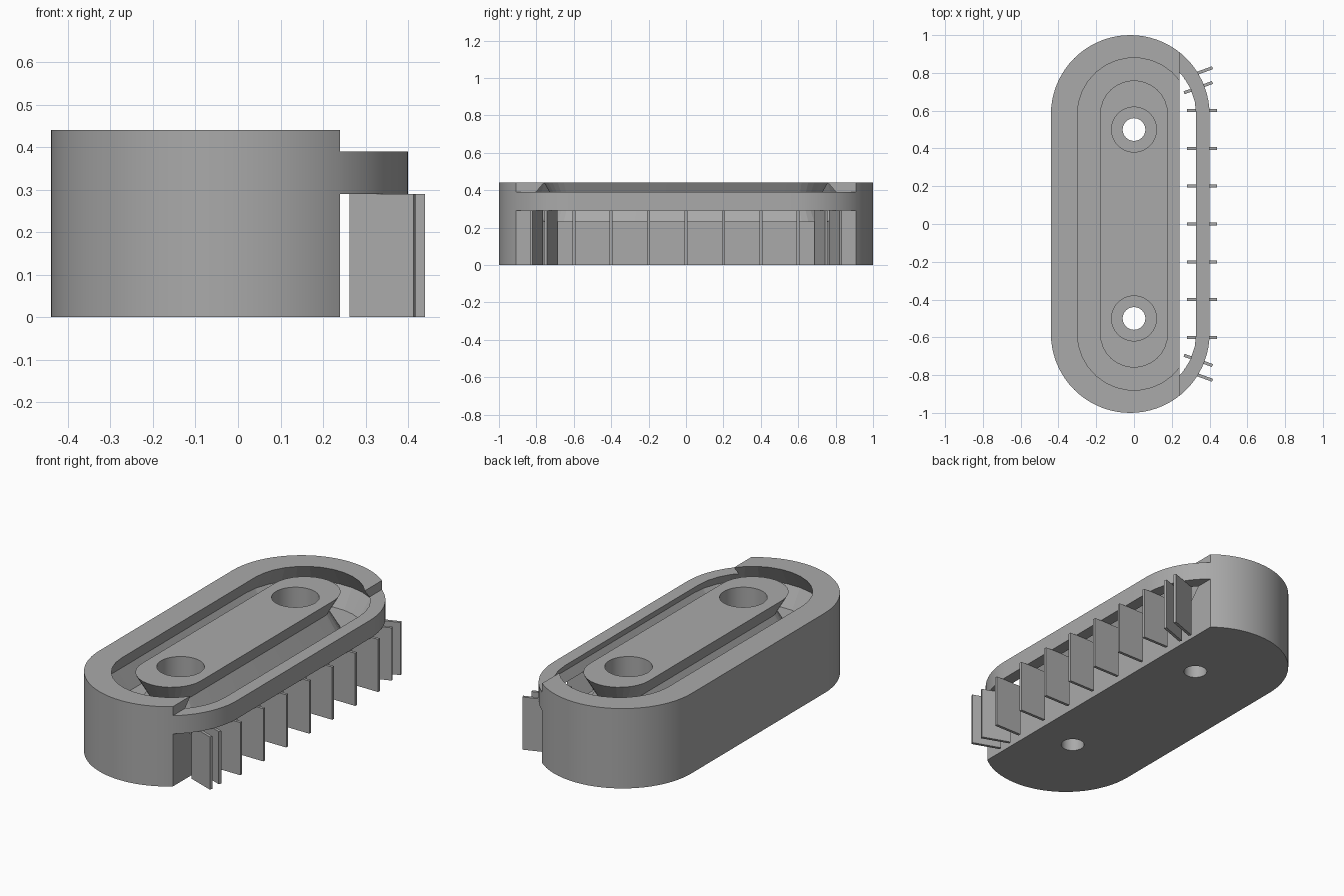
import bpy
import bmesh
import math
from mathutils import Matrix, Vector

cube = bpy.data.objects.get("Cube")
if cube:
    bpy.data.objects.remove(cube, do_unlink=True)

# One plain material
grey = bpy.data.materials.new("plain grey")
grey.use_nodes = True
colour = (0.4, 0.4, 0.4, 1)
grey.diffuse_color = colour
grey.node_tree.nodes["Principled BSDF"].inputs["Base Color"].default_value = colour

HEIGHT = 0.44
END = 0.58        # distance of the end-arc centres from the middle
CUT_X = 0.24      # plane where the open side begins
RIM_LOW, RIM_HIGH = 0.29, 0.39


def finish(name, bm):
    bmesh.ops.recalc_face_normals(bm, faces=bm.faces)
    mesh = bpy.data.meshes.new(name)
    bm.to_mesh(mesh)
    bm.free()
    mesh.materials.append(grey)
    obj = bpy.data.objects.new(name, mesh)
    bpy.context.collection.objects.link(obj)
    return obj


def stadium(radius, steps, x=0):
    points = []
    for side in (1, -1):
        for i in range(steps + 1):
            a = math.pi * i / steps
            points.append((x + side * radius * math.cos(a),
                           side * (END + radius * math.sin(a))))
    return points


def block(name, low, high, turn=0):
    low, high = Vector(low), Vector(high)
    bm = bmesh.new()
    bmesh.ops.create_cube(bm, size=1, matrix=Matrix.Translation((low + high) / 2)
                          @ Matrix.Rotation(turn, 4, "Z")
                          @ Matrix.Diagonal((*(high - low), 1)))
    return finish(name, bm)


def cylinder(name, radius, y, low, high):
    bm = bmesh.new()
    bmesh.ops.create_cone(bm, cap_ends=True, segments=48, radius1=radius,
                          radius2=radius, depth=high - low,
                          matrix=Matrix.Translation((0, y, (low + high) / 2)))
    return finish(name, bm)


def carve(target, cutter):
    mod = target.modifiers.new("carve", "BOOLEAN")
    mod.operation = "DIFFERENCE"
    mod.solver = "EXACT"
    mod.object = cutter
    bpy.context.view_layer.objects.active = target
    bpy.ops.object.modifier_apply(modifier=mod.name)
    bpy.data.objects.remove(cutter, do_unlink=True)


# Rounded housing
bm = bmesh.new()
base = bm.faces.new([bm.verts.new((x, y, 0)) for x, y in stadium(0.42, 36, -0.02)])
top = bmesh.ops.extrude_face_region(bm, geom=[base])["geom"]
bmesh.ops.translate(bm, vec=(0, 0, HEIGHT),
                    verts=[v for v in top if isinstance(v, bmesh.types.BMVert)])
housing = finish("housing", bm)

# Six-sided channel that runs round the housing, open at the top
side = 0.12
half = side * math.sqrt(3) / 2
section = [(0.18, HEIGHT + 0.1), (0.18, HEIGHT), (0.12, HEIGHT - half),
           (0.18, HEIGHT - 2 * half), (0.30, HEIGHT - 2 * half),
           (0.36, HEIGHT - half), (0.30, HEIGHT), (0.30, HEIGHT + 0.1)]
bm = bmesh.new()
loops = [[bm.verts.new((x, y, z)) for x, y in stadium(r, 15)] for r, z in section]
for k, loop in enumerate(loops):
    after = loops[(k + 1) % len(loops)]
    for i in range(len(loop)):
        j = (i + 1) % len(loop)
        bm.faces.new((loop[i], loop[j], after[j], after[i]))
carve(housing, finish("channel_cutter", bm))

# Open side above and below the thin rim
carve(housing, block("upper_cutter", (CUT_X, -1.2, RIM_HIGH), (0.6, 1.2, 0.6)))
carve(housing, block("lower_cutter", (CUT_X, -1.2, -0.1), (0.6, 1.2, RIM_LOW)))

# Screw holes with counterbores
for y in (-0.5, 0.5):
    carve(housing, cylinder("hole_cutter", 0.06, y, -0.1, 0.6))
    carve(housing, cylinder("counterbore_cutter", 0.119, y, 0.2, 0.6))

bpy.ops.object.select_all(action="DESELECT")
housing.select_set(True)
bpy.context.view_layer.objects.active = housing
bpy.ops.object.shade_smooth_by_angle(angle=math.radians(10))

# Straight fins hanging under the rim
THICK = 0.008
for i in range(-3, 4):
    y = i * 0.2
    block("straight_fin", (0.28, y - THICK, 0), (0.44, y + THICK, RIM_LOW))

# Pairs of angled fins at both ends
for end in (1, -1):
    for offset in (0.722, 0.8):
        y = end * offset
        block("angled_fin", (0.26, y - THICK, 0), (0.42, y + THICK, RIM_LOW),
              end * math.radians(20))
